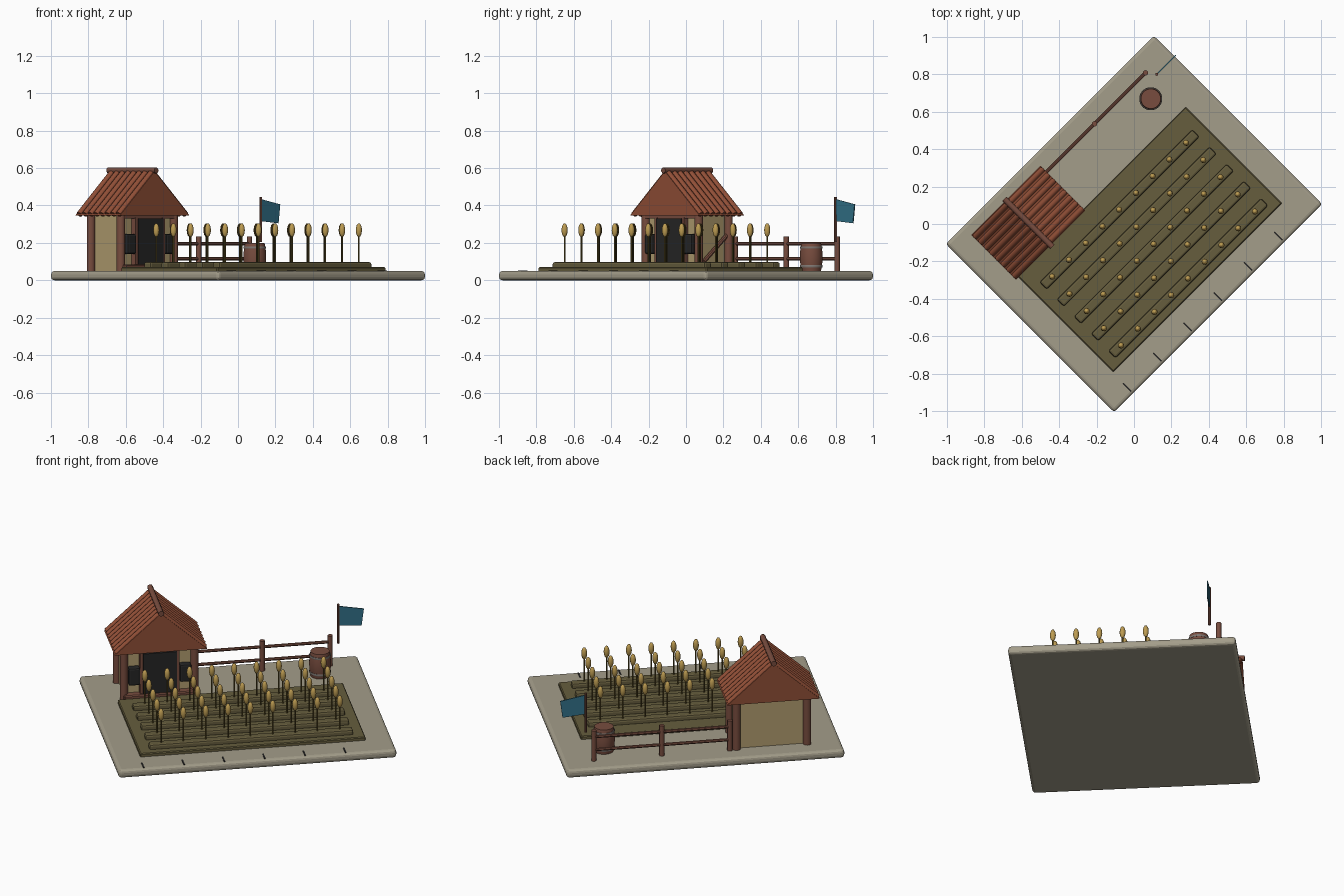
import bpy, bmesh, math
from mathutils import Matrix, Vector

if "Cube" in bpy.data.objects:
    bpy.data.objects.remove(bpy.data.objects["Cube"])

TURN = math.radians(45)   # the whole plot is laid out square, then turned


def colour(name, r, g, b):
    m = bpy.data.materials.new(name)
    lin = [c / 12.92 if c < 0.04 else ((c + 0.055) / 1.055) ** 2.4 for c in (r, g, b)]
    m.diffuse_color = (*lin, 1)
    m.use_nodes = True
    m.node_tree.nodes["Principled BSDF"].inputs["Base Color"].default_value = m.diffuse_color
    return m


STONE = colour("stone grey", 0.64, 0.615, 0.54)
SOIL = colour("soil olive", 0.40, 0.365, 0.24)
WOOD = colour("wood brown", 0.47, 0.30, 0.245)
ROOF = colour("roof rust", 0.57, 0.31, 0.215)
PLASTER = colour("plaster tan", 0.70, 0.62, 0.44)
DARK = colour("opening black", 0.15, 0.15, 0.15)
GOLD = colour("grain gold", 0.74, 0.61, 0.32)
STALK = colour("stalk olive", 0.42, 0.36, 0.17)
TEAL = colour("flag teal", 0.20, 0.45, 0.54)
METAL = colour("hoop grey", 0.50, 0.47, 0.45)


def finish(name, bm, mat, smooth=False):
    bmesh.ops.recalc_face_normals(bm, faces=bm.faces)
    me = bpy.data.meshes.new(name)
    bm.to_mesh(me)
    bm.free()
    ob = bpy.data.objects.new(name, me)
    bpy.context.collection.objects.link(ob)
    me.materials.append(mat)
    ob.rotation_euler.z = TURN
    if smooth:
        bpy.ops.object.select_all(action='DESELECT')
        ob.select_set(True)
        bpy.context.view_layer.objects.active = ob
        bpy.ops.object.shade_smooth_by_angle(angle=math.radians(40))
    return ob


def box(name, lo, hi, mat, bevel=0, segments=2):
    bm = bmesh.new()
    lo, hi = Vector(lo), Vector(hi)
    bmesh.ops.create_cube(bm, size=1, matrix=Matrix.Translation((lo + hi) / 2)
                          @ Matrix.Diagonal((*(hi - lo), 1)))
    if bevel:
        bmesh.ops.bevel(bm, geom=bm.edges[:], offset=bevel, segments=segments,
                        profile=0.5, affect='EDGES')
    return finish(name, bm, mat)


def rod(name, a, b, radius, mat, sides=10):
    bm = bmesh.new()
    a, b = Vector(a), Vector(b)
    q = (b - a).to_track_quat('Z', 'Y').to_matrix().to_4x4()
    bmesh.ops.create_cone(bm, cap_ends=True, segments=sides, radius1=radius, radius2=radius,
                          depth=(b - a).length, matrix=Matrix.Translation((a + b) / 2) @ q)
    return finish(name, bm, mat, True)


def prism(name, profile, y0, y1, mat):
    """Extrude an x-z outline along y."""
    bm = bmesh.new()
    f = bm.faces.new([bm.verts.new((x, y0, z)) for x, z in profile])
    ext = bmesh.ops.extrude_face_region(bm, geom=[f])
    bmesh.ops.translate(bm, vec=(0, y1 - y0, 0),
                        verts=[v for v in ext["geom"] if isinstance(v, bmesh.types.BMVert)])
    return finish(name, bm, mat)


def lathe(name, profile, x, y, mat, sides=20):
    bm = bmesh.new()
    rings = [[bm.verts.new((x + r * math.cos(2 * math.pi * i / sides),
                            y + r * math.sin(2 * math.pi * i / sides), z))
              for i in range(sides)] for r, z in profile]
    for low, up in zip(rings, rings[1:]):
        for i in range(sides):
            j = (i + 1) % sides
            bm.faces.new((low[i], low[j], up[j], up[i]))
    bm.faces.new(rings[0])
    bm.faces.new(rings[-1])
    return finish(name, bm, mat, True)


# Ground slab, field and path markers
box("ground_slab", (-0.787, -0.637, 0), (0.787, 0.637, 0.05), STONE, 0.018, 3)
box("field", (-0.638, -0.481, 0.04), (0.638, 0.247, 0.07), SOIL, 0.005, 1)
for k in range(6):
    u = -0.643 + k * 0.2286
    box("edge_marker", (u - 0.004, -0.622, 0.045), (u + 0.004, -0.560, 0.053), DARK)

# Planted rows with stalks and grain heads
for r in range(5):
    v = 0.11 - 0.13 * r
    box("crop_row", (-0.577, v - 0.027, 0.06), (0.577, v + 0.027, 0.098), SOIL, 0.011, 2)
    for k in range(9):
        u = -0.508 + 0.1265 * k
        rod("stalk", (u, v, 0.09), (u, v, 0.25), 0.0045, STALK, 6)
        bm = bmesh.new()
        bmesh.ops.create_uvsphere(bm, u_segments=10, v_segments=8, radius=1,
                                  matrix=Matrix.Translation((u, v, 0.268))
                                  @ Matrix.Diagonal((0.0165, 0.0165, 0.037, 1)))
        finish("grain_head", bm, GOLD, True)

# Hut walls, posts, opening and side shutters
CU, CV = -0.395, 0.404
box("hut_walls", (CU - 0.19, 0.298, 0.045), (CU + 0.19, CV + 0.105, 0.352), PLASTER)
for su in (-1, 1):
    for sv in (-1, 1):
        p = (CU + su * 0.2, CV + sv * 0.113)
        rod("hut_post", (*p, 0.045), (*p, 0.355), 0.023, WOOD, 12)
    w = CU + su * 0.145
    box("side_shutter", (w - 0.033, 0.258, 0.14), (w + 0.033, 0.305, 0.247), DARK, 0.01, 2)
    d = CU + su * 0.103
    box("door_jamb", (d - 0.009, 0.268, 0.05), (d + 0.009, 0.305, 0.335), WOOD)
box("doorway", (CU - 0.095, 0.262, 0.05), (CU + 0.095, 0.305, 0.33), DARK)
box("lintel", (CU - 0.2, 0.272, 0.33), (CU + 0.2, 0.31, 0.352), WOOD)
box("door_sill", (CU - 0.205, 0.25, 0.05), (CU + 0.205, 0.30, 0.085), WOOD, 0.006, 1)
rod("wall_brace", (CU + 0.2, 0.33, 0.10), (CU + 0.2, 0.515, 0.25), 0.012, WOOD, 8)

# Gable roof, rounded tile ribs and ridge log
V0, V1 = 0.235, 0.573
prism("roof", [(CU - 0.262, 0.347), (CU + 0.262, 0.347), (CU, 0.583)], V0, V1, ROOF)
for s in (-1, 1):
    for k in range(8):
        v = V0 + 0.02 + k * (V1 - V0 - 0.04) / 7
        rod("roof_rib", (CU + s * 0.252, v, 0.352), (CU + s * 0.006, v, 0.5735), 0.0165, ROOF, 10)
rod("ridge_log", (CU, V0 - 0.012, 0.588), (CU, V1 + 0.012, 0.588), 0.016, WOOD, 10)

# Fence
FV = 0.528
for u in (-0.155, 0.23, 0.615):
    rod("fence_post", (u, FV, 0.045), (u, FV, 0.235), 0.0145, WOOD, 10)
for z in (0.115, 0.195):
    rod("fence_rail", (-0.16, FV, z), (0.62, FV, z), 0.0095, WOOD, 8)

# Barrel with hoops
BU, BV = 0.537, 0.41
lathe("barrel", [(0.052, 0.045), (0.059, 0.085), (0.062, 0.125), (0.059, 0.165), (0.053, 0.2)],
      BU, BV, WOOD)
for z, r in ((0.075, 0.0595), (0.175, 0.0595)):
    lathe("barrel_hoop", [(r, z - 0.006), (r + 0.002, z), (r, z + 0.006)], BU, BV, METAL)

# Flag and its pole
PU, PV = 0.652, 0.480
rod("flag_pole", (PU, PV, 0.205), (PU, PV, 0.445), 0.008, WOOD, 8)
prism("flag", [(PU + 0.005, 0.433), (PU + 0.145, 0.406), (PU + 0.132, 0.305), (PU + 0.008, 0.316)],
      PV - 0.003, PV + 0.003, TEAL)
